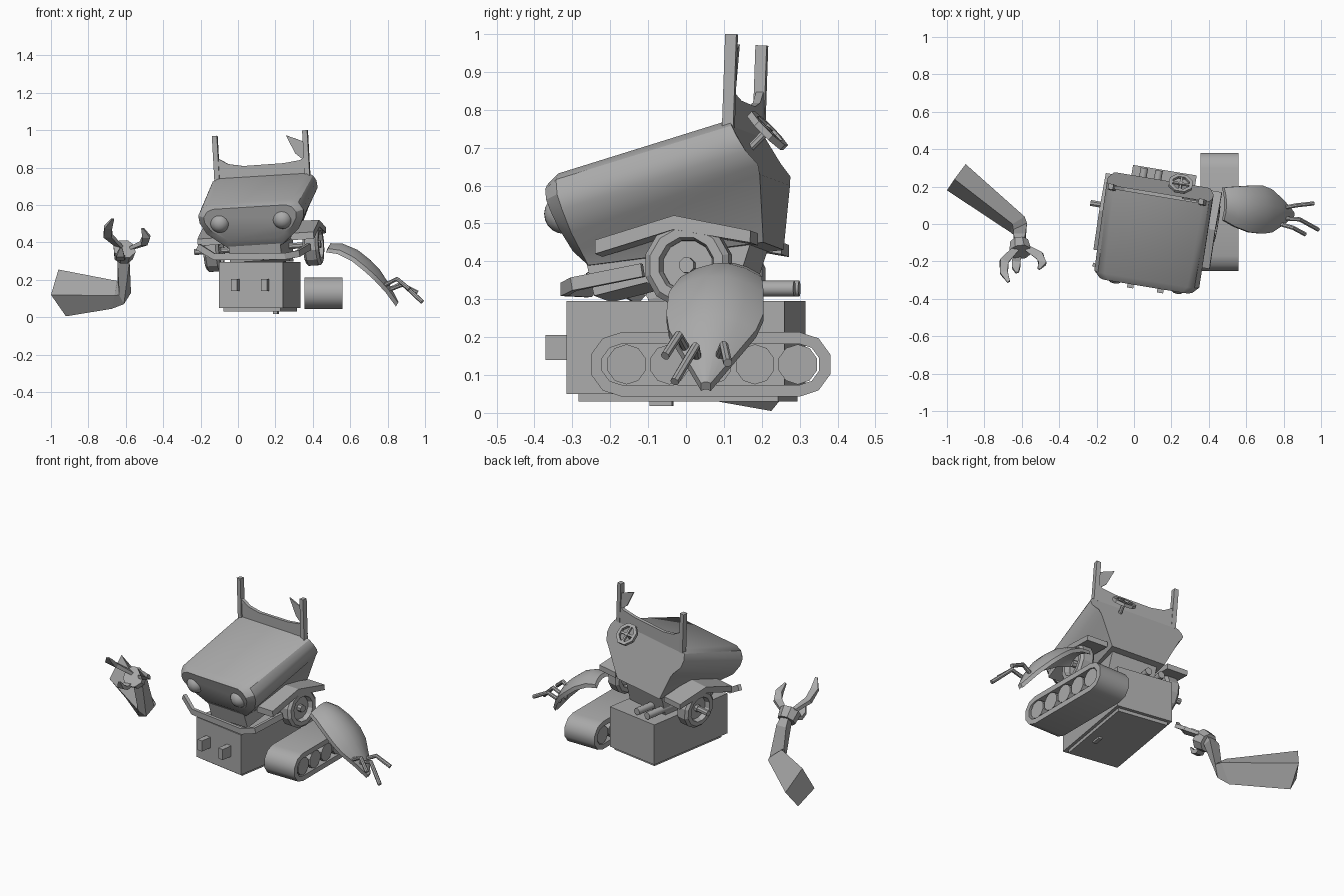
import bpy, bmesh, math
from mathutils import Matrix, Vector as V

if "Cube" in bpy.data.objects:
    bpy.data.objects.remove(bpy.data.objects["Cube"])

grey = bpy.data.materials.new("plain_grey")
grey.diffuse_color = (0.4, 0.4, 0.4, 1)
grey.use_nodes = True
grey.node_tree.nodes["Principled BSDF"].inputs["Base Color"].default_value = grey.diffuse_color
I = Matrix.Identity(4)
# The chassis is yawed; the head and axle also roll
YAW = Matrix.Translation((0.1175, 0, 0)) @ Matrix.Rotation(math.radians(-9.4), 4, 'Z')
HEAD = (YAW @ Matrix.Translation((0, 0, 0.55)) @ Matrix.Rotation(math.radians(-3.5), 4, 'Y')
        @ Matrix.Translation((0, 0, -0.55)))


def finish(name, bm, m=I, smooth=0):
    bmesh.ops.recalc_face_normals(bm, faces=bm.faces)
    bm.transform(m)
    me = bpy.data.meshes.new(name)
    bm.to_mesh(me)
    bm.free()
    me.materials.append(grey)
    ob = bpy.data.objects.new(name, me)
    bpy.context.collection.objects.link(ob)
    if smooth:
        bpy.ops.object.select_all(action='DESELECT')
        ob.select_set(True)
        bpy.context.view_layer.objects.active = ob
        bpy.ops.object.shade_smooth_by_angle(angle=math.radians(smooth))
    return ob


def loft(name, rings, m=I, closed=False, smooth=0):
    bm = bmesh.new()
    vs = [[bm.verts.new(p) for p in r] for r in rings]
    n = len(vs[0])
    for a, b in zip(vs, vs[1:] + ([vs[0]] if closed else [])):
        for i in range(n):
            bm.faces.new((a[i], a[(i + 1) % n], b[(i + 1) % n], b[i]))
    if not closed:
        bm.faces.new(vs[0])
        bm.faces.new(vs[-1])
    return finish(name, bm, m, smooth)


def box(name, lo, hi, m=I):
    ring = lambda z: [(lo[0], lo[1], z), (hi[0], lo[1], z), (hi[0], hi[1], z), (lo[0], hi[1], z)]
    return loft(name, [ring(lo[2]), ring(hi[2])], m)


def prism(name, pts, x0, x1, m=I):
    return loft(name, [[(x, y, z) for y, z in pts] for x in (x0, x1)], m)


def circle(r, n=8):
    return [(r * math.cos(2 * math.pi * (i + .5) / n), r * math.sin(2 * math.pi * (i + .5) / n)) for i in range(n)]


def rect(w, h):
    return [(-w / 2, -h / 2), (w / 2, -h / 2), (w / 2, h / 2), (-w / 2, h / 2)]


def sweep(name, pts, section, m=I, up=(0, 0, 1), taper=None, smooth=0):
    pts = [V(p) for p in pts]
    rings = []
    for i, p in enumerate(pts):
        t = (pts[min(i + 1, len(pts) - 1)] - pts[max(i - 1, 0)]).normalized()
        s = t.cross(V(up)).normalized()
        u = s.cross(t)
        k = taper[i] if taper else 1
        rings.append([p + s * a * k + u * b * k for a, b in section])
    return loft(name, rings, m, smooth=smooth)


def lathe(name, profile, n, m=I, smooth=0):
    # spins (radius, x) points around the x axis
    rings = []
    for i in range(n):
        a = 2 * math.pi * (i + .5) / n
        rings.append([(x, r * math.cos(a), r * math.sin(a)) for r, x in profile])
    return loft(name, rings, m, closed=True, smooth=smooth)


# Chassis box with bottom hatch and front pegs
box("chassis", (-.1725, -.2915, .05), (.1725, .2915, .295), YAW)
box("bottom_hatch", (-.155, -.262, .03), (.155, .272, .05), YAW)
box("hatch_handle", (.085, -.08, .018), (.107, -.02, .03), YAW)
for s in (-1, 1):
    box("front_peg", (s * .081 - .017, -.36, .14), (s * .081 + .017, -.29, .205), YAW)

# Head shell: rounded lobes on both sides, tapering to a narrow belly
front = [(.225, -.306, .618), (.262, -.305, .60), (.285, -.298, .56), (.282, -.285, .52),
         (.25, -.265, .46), (.20, -.25, .42), (.15, -.235, .38)]
back = [(.243, .154, .758), (.272, .165, .742), (.287, .18, .715), (.287, .205, .675),
        (.262, .235, .64), (.245, .237, .615), (.165, .235, .44)]
nose = [(x * .88, -.29 + (y + .29) * .85 - .036, .515 + (z - .515) * .72) for x, y, z in front]
mirror = lambda h: h + [(-x, y, z) for x, y, z in reversed(h)]
loft("head_shell", [mirror(nose), mirror(front), mirror(back)], HEAD, smooth=32)

# Round eyes on the nose
for s in (-1, 1):
    bm = bmesh.new()
    bmesh.ops.create_uvsphere(bm, u_segments=16, v_segments=10, radius=.053)
    finish("eye", bm, HEAD @ Matrix.Translation((s * .17, -.298, .515)), 40)

# Jaw under the head
prism("jaw", [(-.25, .42), (-.22, .30), (-.08, .335), (.05, .29), (.15, .29), (.2, .45)], -.14, .14, HEAD)

# Front bumper with swept ends
sweep("bumper", [(-.30, -.27, .395), (-.21, -.295, .335), (.17, -.295, .315), (.235, -.26, .325), (.265, -.07, .36)],
      rect(.02, .035), HEAD)

# Crest board, posts and torn flag at the top rear
loft("crest_board", [[(x, y, z) for x, z in [(-.245, .74), (.245, .74), (.245, .85), (.21, .828), (.12, .817),
                      (-.1, .815), (-.18, .83), (-.245, .87)]] for y in (.146, .166)], HEAD)
for s in (-1, 1):
    sweep("crest_post", [(s * .245, .152, .74), (s * .245, .158, .985)], rect(.027, .03), HEAD, up=(0, 1, 0))
loft("torn_flag", [[(x, y, z) for x, z in [(.14, .965), (.236, .925), (.236, .82), (.185, .865)]]
                   for y in (.155, .163)], HEAD)

# Valve wheel on the back of the head
valve = (Matrix.Translation((.25, .215, .745)) @ Matrix.Rotation(math.radians(-9.4), 4, 'Z')
         @ Matrix.Rotation(math.radians(45), 4, 'Z').inverted().to_3x3().to_4x4()
         @ Matrix.Rotation(math.radians(45), 4, 'Z') @ Matrix.Rotation(math.radians(90), 4, 'Z')
         @ Matrix.Rotation(math.radians(-45), 4, 'Y'))
lathe("valve_rim", [(.068, -.009), (.068, .009), (.048, .009), (.048, -.009)], 8, valve)
box("valve_spoke", (-.006, -.055, -.006), (.006, .055, .006), valve)
box("valve_spoke", (-.006, -.006, -.055), (.006, .006, .055), valve)
sweep("valve_stem", [(-.08, 0, 0), (.008, 0, 0)], circle(.011), valve)

# Side wheels, fenders and the shared axle
for s in (-1, 1):
    hub = HEAD @ Matrix.Translation((s * .27, .054, .371))
    lathe("wheel_tyre", [(.1, -.042), (.115, -.028), (.115, .028), (.1, .042), (.075, .042), (.068, .02),
                         (.068, -.02), (.075, -.042)], 12, hub)
    sweep("wheel_disc", [(-.012, 0, 0), (.012, 0, 0)], circle(.07, 12), hub)
    sweep("wheel_hub", [(-.03, 0, 0), (.04, 0, 0)], circle(.021, 8), hub)
    arch = [(-.19, .40), (.02, .465), (.225, .43), (.225, .462), (.02, .502), (-.19, .437)]
    prism("fender", arch, s * .19, s * .315, HEAD)
sweep("axle", [(-.375, .054, .371), (.3, .054, .371)], circle(.017), HEAD)

# Exhaust pipes lying on the chassis
for x in (-.03, -.11):
    sweep("exhaust_pipe", [(x, .05, .328), (x, .285, .328)], circle(.021, 10), YAW, smooth=40)

# Loose track: open belt with five road wheels inside
rings = []
for c, start in ((.3, -90), (-.17, 90)):
    for i in range(6):
        a = math.radians(start + i * 36)
        rings.append([(x, c + r * math.cos(a), .128 + r * math.sin(a))
                      for r, x in ((.085, .355), (.085, .56), (.054, .56), (.054, .355))])
loft("track_belt", rings, closed=True, smooth=40)
for i in range(5):
    y = -.157 + i * .113
    sweep("road_wheel", [(.36, y, .128), (.555, y, .128)], circle(.053, 10))

# Right arm: domed leaf-shaped shell
stations = [(.495, .385, .02, .195), (.56, .383, -.015, .2), (.64, .35, -.045, .205), (.71, .295, -.052, .205),
            (.757, .246, -.045, .185), (.81, .165, -.005, .13), (.858, .07, .04, .065)]
rings = []
for x, z, y0, y1 in stations:
    w = y1 - y0
    top = [(x - .25 * w * (2 * t - 1) ** 2 * .3, y0 + w * t, z + .012 - .17 * w * (2 * t - 1) ** 2)
           for t in (0, .2, .4, .6, .8, 1)]
    rings.append(top + [(p[0] - .012, p[1], p[2] - .02) for p in reversed(top)])
loft("arm_shell", rings, smooth=35)
# Bent rod fingers
for pts in ([(.78, 0, .17), (.85, -.02, .205), (.915, -.055, .15)],
            [(.79, .03, .14), (.885, .025, .175), (.985, -.03, .082)],
            [(.79, .085, .14), (.87, .1, .178), (.96, .11, .132)]):
    sweep("rod_finger", pts, circle(.012))

# Left arm: wide square forearm, bent elbow, wrist
loft("left_arm", [
    [(-1.0, .18, .12), (-.96, .24, .255), (-.9, .32, .12), (-.92, .225, .005)],
    [(-.66, -.045, .115), (-.65, .0, .195), (-.585, .04, .13), (-.675, .0, .045)],
    [(-.635, -.065, .12), (-.645, -.03, .19), (-.572, .005, .13), (-.61, -.02, .07)],
    [(-.645, -.1, .30), (-.645, -.05, .31), (-.58, -.05, .31), (-.58, -.1, .30)],
    [(-.635, -.13, .35), (-.635, -.09, .36), (-.59, -.09, .36), (-.59, -.13, .35)]])
# Palm and three claws
sweep("palm", [(-.613, -.1, .325), (-.607, -.15, .365)], circle(.062), taper=(.85, 1))
for pts in ([(-.63, -.13, .375), (-.695, -.2, .435), (-.695, -.26, .48), (-.67, -.31, .525)],
            [(-.57, -.13, .37), (-.505, -.17, .395), (-.49, -.21, .43), (-.51, -.24, .475)],
            [(-.615, -.14, .33), (-.63, -.2, .315), (-.63, -.235, .33), (-.625, -.26, .37)]):
    sweep("claw", pts, rect(.042, .022), taper=(.8, 1.1, 1, .35))
